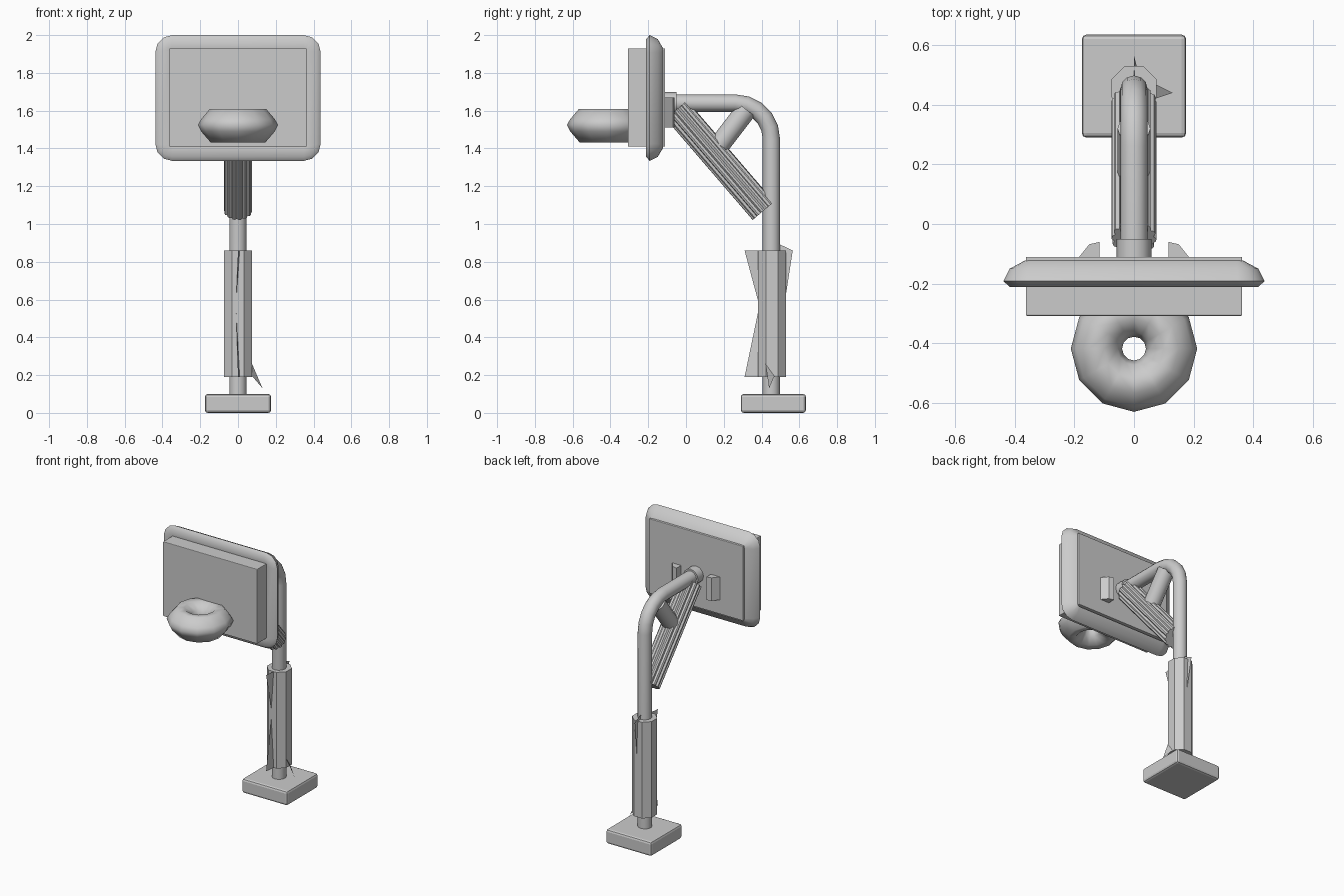
import bpy, bmesh, math
from mathutils import Vector

if "Cube" in bpy.data.objects:
    bpy.data.objects.remove(bpy.data.objects["Cube"])


def smooth(o, angle=40):
    bpy.ops.object.select_all(action='DESELECT')
    o.select_set(True)
    bpy.context.view_layer.objects.active = o
    bpy.ops.object.shade_smooth_by_angle(angle=math.radians(angle))
    return o


def mesh_object(name, verts, faces):
    me = bpy.data.meshes.new(name)
    me.from_pydata(verts, [], faces)
    o = bpy.data.objects.new(name, me)
    bpy.context.collection.objects.link(o)
    return o


def loft(name, rings, cap=True, wrap=False):
    """Skin a list of equal-length point loops."""
    n, m = len(rings[0]), len(rings)
    verts = [p for r in rings for p in r]
    faces = []
    for i in range(m if wrap else m - 1):
        a, b = i * n, (i + 1) % m * n
        faces += [(a + j, a + (j + 1) % n, b + (j + 1) % n, b + j) for j in range(n)]
    if cap and not wrap:
        faces += [tuple(range(n)), tuple(range((m - 1) * n, m * n))]
    o = mesh_object(name, verts, faces)
    bm = bmesh.new()
    bm.from_mesh(o.data)
    bmesh.ops.recalc_face_normals(bm, faces=bm.faces)
    bm.to_mesh(o.data)
    bm.free()
    return o


def box(name, lo, hi, bevel=0.0):
    lo, hi = Vector(lo), Vector(hi)
    bpy.ops.mesh.primitive_cube_add(size=1, location=(lo + hi) / 2)
    o = bpy.context.object
    o.name = name
    o.scale = hi - lo
    bpy.ops.object.transform_apply(location=False, rotation=False, scale=True)
    if bevel:
        m = o.modifiers.new("bevel", 'BEVEL')
        m.width, m.segments = bevel, 2
    return o


def rod(name, a, b, r, sides=12, turn=0.0):
    a, b = Vector(a), Vector(b)
    q = (b - a).to_track_quat('Z', 'Y')
    rings = []
    for c in (a, b):
        rings.append([c + q @ Vector((r * math.cos(t), r * math.sin(t), 0))
                      for t in [math.tau * k / sides + turn for k in range(sides)]])
    return loft(name, rings)


# Base block
box("base", (-0.175, 0.29, 0), (0.175, 0.635, 0.1), 0.015)

# Bent pole: straight post, quarter bend, horizontal arm
R, pr, sides = 0.19, 0.046, 12
path = [(0.452, 0.08, 0.0)]
path += [(0.262 + R * math.cos(t), 1.45 + R * math.sin(t), t)
         for t in [math.pi / 2 * k / 5 for k in range(6)]]
path += [(-0.12, 1.64, math.pi / 2)]
rings = []
for y, z, t in path:
    rings.append([(pr * math.sin(a), y + pr * math.cos(a) * math.cos(t),
                   z + pr * math.cos(a) * math.sin(t))
                  for a in [math.tau * k / sides for k in range(sides)]])
smooth(loft("pole", rings))

# Collar where the arm meets the board
smooth(rod("arm_collar", (0, -0.12, 1.64), (0, -0.05, 1.64), 0.058))

# Post padding, octagonal, with its torn flaps
smooth(rod("post_padding", (0, 0.455, 0.19), (0, 0.455, 0.86), 0.081, 8, math.pi / 8), 30)
flaps = [[(0, 0.31, 0.86), (0.01, 0.39, 0.86), (-0.01, 0.385, 0.58)],
         [(0, 0.31, 0.19), (0.01, 0.39, 0.19), (-0.01, 0.385, 0.55)],
         [(0, 0.565, 0.86), (0, 0.48, 0.9), (0.01, 0.525, 0.6)],
         [(0.07, 0.42, 0.27), (0.07, 0.47, 0.2), (0.13, 0.44, 0.13)]]
mesh_object("padding_flaps", [p for f in flaps for p in f],
            [(3 * i, 3 * i + 1, 3 * i + 2) for i in range(len(flaps))])

# Diagonal ribbed brace
a, b = Vector((0, -0.05, 1.605)), Vector((0, 0.41, 1.07))
q = (b - a).to_track_quat('Z', 'Y')
fluted = []
for c in (a, b):
    fluted.append([c + q @ Vector((r * math.cos(t), r * math.sin(t), 0))
                   for r, t in [((0.075, 0.075, 0.066)[k % 3], math.tau * k / 42)
                                for k in range(42)]])
loft("diagonal_brace", fluted)

# Short strut between brace and pole bend
smooth(rod("short_strut", (0, 0.17, 1.41), (0, 0.32, 1.605), 0.055))

# Backboard
box("backboard", (-0.363, -0.308, 1.41), (0.363, -0.11, 1.93), 0.004)


# Rounded bumper frame around the board
def rounded_loop(y, w, h, r):
    pts = []
    for k, (sx, sz) in enumerate([(1, 1), (-1, 1), (-1, -1), (1, -1)]):
        for s in range(4):
            t = math.pi / 2 * (k + s / 3)
            pts.append((sx * (w - r) + r * math.cos(t), y,
                        1.667 + sz * (h - r) + r * math.sin(t)))
    return pts


profile = [(-0.205, 0.36, 0.258, 0.01), (-0.212, 0.415, 0.31, 0.065),
           (-0.192, 0.438, 0.333, 0.09), (-0.15, 0.417, 0.312, 0.07),
           (-0.122, 0.365, 0.265, 0.02)]
smooth(loft("bumper_frame", [rounded_loop(*p) for p in profile], wrap=True), 60)

# Wedge brackets on the back of the board
for s, side in ((-1, "left"), (1, "right")):
    tri = [(0.115, -0.06), (0.115, -0.112), (0.185, -0.112), (0.15, -0.068)]
    loft(side + "_bracket", [[(s * x, y, z) for x, y in tri] for z in (1.51, 1.67)])

# Thick rim, faceted ring with smooth shading
section = [(0.212, 0.005), (0.195, 0.035), (0.15, 0.088), (0.1, 0.085), (0.055, 0.045),
           (0.04, 0), (0.055, -0.045), (0.1, -0.085), (0.145, -0.088), (0.195, -0.03)]
rim = [[(r * math.sin(t), -0.418 + r * math.cos(t), 1.52 + z) for r, z in section]
       for t in [math.tau * k / 12 for k in range(12)]]
smooth(loft("rim", rim, wrap=True), 80)
